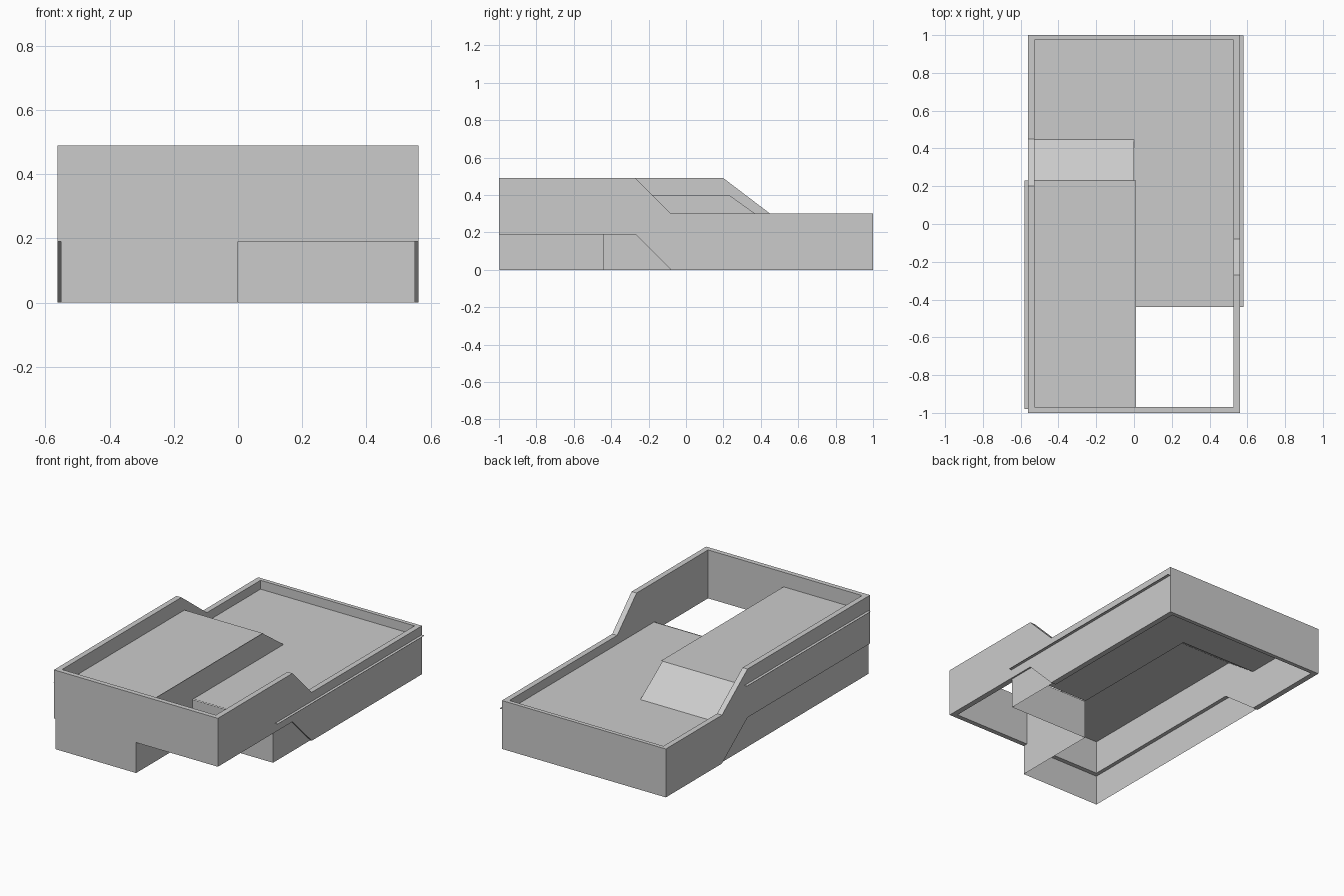
import bpy

if "Cube" in bpy.data.objects:
    bpy.data.objects.remove(bpy.data.objects["Cube"])

X, XI, XP = 0.562, 0.528, 0.552     # outer wall, inner wall, lower panel
ROOF, DECK, STEP = 0.40, 0.245, 0.19


def mesh_object(name, verts, faces):
    mesh = bpy.data.meshes.new(name)
    mesh.from_pydata(verts, [], faces)
    mesh.update()
    ob = bpy.data.objects.new(name, mesh)
    bpy.context.collection.objects.link(ob)
    return ob


def sheet(name, points):
    """Single flat polygon."""
    return mesh_object(name, points, [range(len(points))])


def side_sheet(name, x, profile):
    """Flat polygon in the y-z plane."""
    return sheet(name, [(x, y, z) for y, z in profile])


def prism(name, profile, x0, x1):
    """Extrude a y-z profile (clockwise seen from +x) from x0 to x1."""
    n = len(profile)
    verts = [(x, y, z) for x in (x0, x1) for y, z in profile]
    faces = [list(range(n)), list(range(2 * n - 1, n - 1, -1))]
    faces += [(i, n + i, n + (i + 1) % n, (i + 1) % n) for i in range(n)]
    return mesh_object(name, verts, faces)


def wall_profile(a, b):
    """Stepped parapet: high in front of a, sloping to the low part behind b."""
    return [(-1, STEP), (-1, 0.49), (a, 0.49), (b, 0.30),
            (1, 0.30), (1, 0), (b, 0), (a, STEP)]


# Parapet walls, with the step further back on the left
prism("left_wall", wall_profile(0.20, 0.45), -X, -XI)
prism("right_wall", wall_profile(-0.27, -0.08), XI, X)
prism("front_wall", [(-1, STEP), (-1, 0.49), (-0.97, 0.49), (-0.97, STEP)], -XI, XI)
prism("back_wall", [(0.975, 0), (0.975, 0.30), (1, 0.30), (1, 0)], -XI, XI)

# Thin deck sheets; their outer edges poke through the walls
sheet("upper_deck", [(-0.58, -0.98, ROOF), (0.01, -0.98, ROOF),
                     (0.01, 0.23, ROOF), (-0.58, 0.23, ROOF)])
sheet("lower_deck", [(0, -0.44, DECK), (0.58, -0.44, DECK), (0.58, 0.999, DECK),
                     (-XI, 0.999, DECK), (-XI, 0.447, DECK), (0, 0.447, DECK)])
sheet("ramp", [(-XI, 0.23, ROOF), (0, 0.23, ROOF),
               (0, 0.447, DECK), (-XI, 0.447, DECK)])

# Wall between the two decks, continuing down beside the open front corner
side_sheet("middle_wall", 0, [(-0.998, 0), (-0.445, 0), (-0.445, DECK),
                              (0.447, DECK), (0.23, ROOF), (-0.998, ROOF)])

# Lower storey panels
side_sheet("lower_left_panel", -XP, [(-0.998, 0), (0.45, 0), (0.20, STEP), (-0.998, STEP)])
side_sheet("lower_right_panel", XP, [(-0.445, 0), (-0.08, 0), (-0.27, STEP), (-0.445, STEP)])
for name, x0, x1, y, top in (("lower_front_panel", -XP, 0, -0.998, STEP),
                             ("recessed_front_panel", 0, XP, -0.445, DECK)):
    sheet(name, [(x0, y, 0), (x1, y, 0), (x1, y, top), (x0, y, top)])
